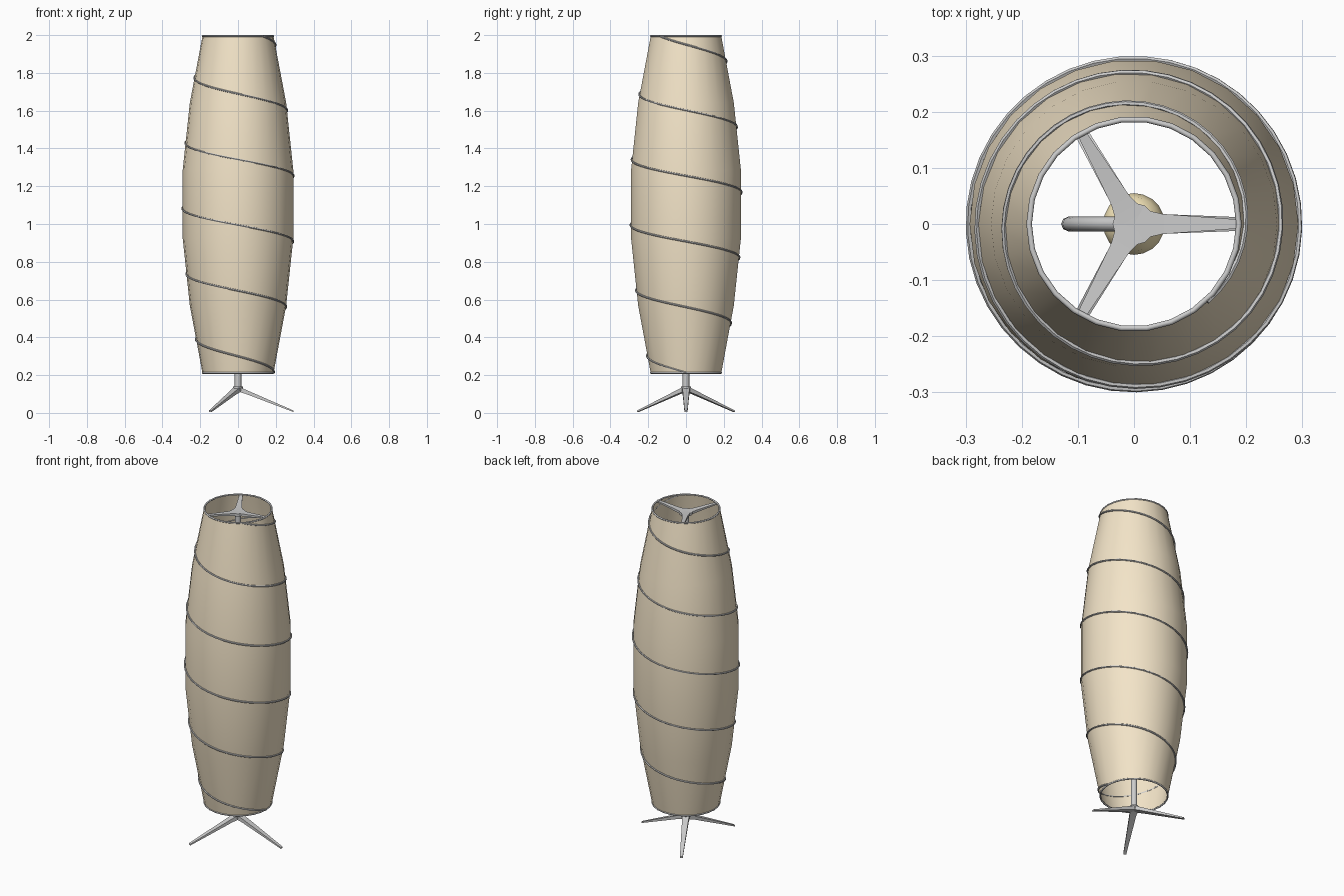
import bpy, bmesh
from math import sin, cos, pi, tau, radians
from mathutils import Matrix, Vector

if "Cube" in bpy.data.objects:
    bpy.data.objects.remove(bpy.data.objects["Cube"])

PROFILE = [(0.188, 0.21), (0.255, 0.568), (0.293, 0.926),
           (0.293, 1.284), (0.255, 1.642), (0.188, 1.995)]
SIDES = 26


def material(name, color):
    m = bpy.data.materials.new(name)
    m.diffuse_color = color
    m.use_nodes = True
    m.node_tree.nodes["Principled BSDF"].inputs["Base Color"].default_value = m.diffuse_color
    return m


def finish(name, bm, mat=None, angle=40):
    bmesh.ops.recalc_face_normals(bm, faces=bm.faces)
    me = bpy.data.meshes.new(name)
    bm.to_mesh(me)
    bm.free()
    ob = bpy.data.objects.new(name, me)
    bpy.context.collection.objects.link(ob)
    if mat:
        me.materials.append(mat)
    smooth(ob, angle)
    return ob


def smooth(ob, angle=40):
    bpy.ops.object.select_all(action='DESELECT')
    ob.select_set(True)
    bpy.context.view_layer.objects.active = ob
    bpy.ops.object.shade_smooth_by_angle(angle=radians(angle))


def lathe(name, profile, sides, mat=None):
    bm = bmesh.new()
    rings = [[bm.verts.new((r * cos(tau * i / sides), r * sin(tau * i / sides), z))
              for i in range(sides)] for r, z in profile]
    for a, b in zip(rings, rings[1:]):
        for i in range(sides):
            j = (i + 1) % sides
            bm.faces.new((a[i], a[j], b[j], b[i]))
    return finish(name, bm, mat)


def tube(name, points, radius, closed=False, res=2):
    cu = bpy.data.curves.new(name, 'CURVE')
    cu.dimensions = '3D'
    cu.bevel_depth = radius
    cu.bevel_resolution = res
    cu.use_fill_caps = True
    sp = cu.splines.new('POLY')
    sp.points.add(len(points) - 1)
    for p, co in zip(sp.points, points):
        p.co = (*co, 1)
    sp.use_cyclic_u = closed
    ob = bpy.data.objects.new(name, cu)
    bpy.context.collection.objects.link(ob)
    bpy.ops.object.select_all(action='DESELECT')
    ob.select_set(True)
    bpy.context.view_layer.objects.active = ob
    bpy.ops.object.convert(target='MESH')
    smooth(bpy.context.object, 50)


def spider(name, sections, hub):
    """Three tapered arms; sections are (distance, z, half width, half height)."""
    bm = bmesh.new()
    for k in range(3):
        rot = Matrix.Rotation(k * tau / 3, 3, 'Z')
        loops = [[bm.verts.new(rot @ Vector((x, sy * w, z + sz * h)))
                  for sy, sz in ((-1, -1), (1, -1), (1, 1), (-1, 1))]
                 for x, z, w, h in sections]
        for a, b in zip(loops, loops[1:]):
            for i in range(4):
                j = (i + 1) % 4
                bm.faces.new((a[i], a[j], b[j], b[i]))
        bm.faces.new(loops[0])
        bm.faces.new(loops[-1])
    r, z, depth = hub
    bmesh.ops.create_cone(bm, cap_ends=True, segments=12, radius1=r, radius2=r,
                          depth=depth, matrix=Matrix.Translation((0, 0, z)))
    finish(name, bm, angle=30)


def shade_radius(z):
    for (r0, z0), (r1, z1) in zip(PROFILE, PROFILE[1:]):
        if z <= z1:
            return r0 + (r1 - r0) * (z - z0) / (z1 - z0)
    return PROFILE[-1][0]


fabric = material("fabric", (0.90, 0.78, 0.58, 1))
bulb_mat = material("bulb_glass", (0.95, 0.82, 0.50, 1))

# Barrel shaped fabric shade, open at both ends
lathe("shade", PROFILE, SIDES, fabric)

# Wire rims
for name, z in (("top_rim", 1.995), ("bottom_rim", 0.212)):
    tube(name, [(0.187 * cos(tau * i / SIDES), 0.187 * sin(tau * i / SIDES), z)
                for i in range(SIDES)], 0.005, closed=True)

# Spiral wire, climbing clockwise
turns, steps = 5.13, 210
spiral = []
for i in range(steps + 1):
    t = i / steps
    z = 0.213 + 1.782 * t
    a = -tau * turns * t
    r = shade_radius(z) + 0.002
    spiral.append((r * cos(a), r * sin(a), z))
tube("spiral_wire", spiral, 0.005, res=1)

# Tripod foot and top spider
spider("tripod_legs", [(0.0, 0.127, 0.022, 0.014), (0.04, 0.112, 0.018, 0.011),
                       (0.295, 0.008, 0.008, 0.004)], (0.026, 0.128, 0.025))
spider("top_spider", [(0.0, 1.973, 0.03, 0.008), (0.05, 1.975, 0.018, 0.007),
                      (0.187, 1.992, 0.008, 0.004)], (0.038, 1.973, 0.016))

# Pole sections, with a bypass bracket around the bulb
tube("lower_pole", [(0, 0, 0.12), (0, 0, 1.0)], 0.018)
tube("upper_pole", [(0, 0, 1.36), (0, 0, 1.975)], 0.018)
arc = [(-0.117 * sin(pi * i / 12) ** 0.6 if 0 < i < 12 else 0, 0, 0.98 + 0.40 * i / 12)
       for i in range(13)]
tube("bulb_bypass", arc, 0.013)

# Bulb
bulb_profile = [(0.02, 0.99), (0.022, 1.04), (0.04, 1.09), (0.053, 1.13), (0.055, 1.16),
                (0.048, 1.19), (0.028, 1.21), (0.001, 1.217)]
lathe("bulb", bulb_profile, 20, bulb_mat)
